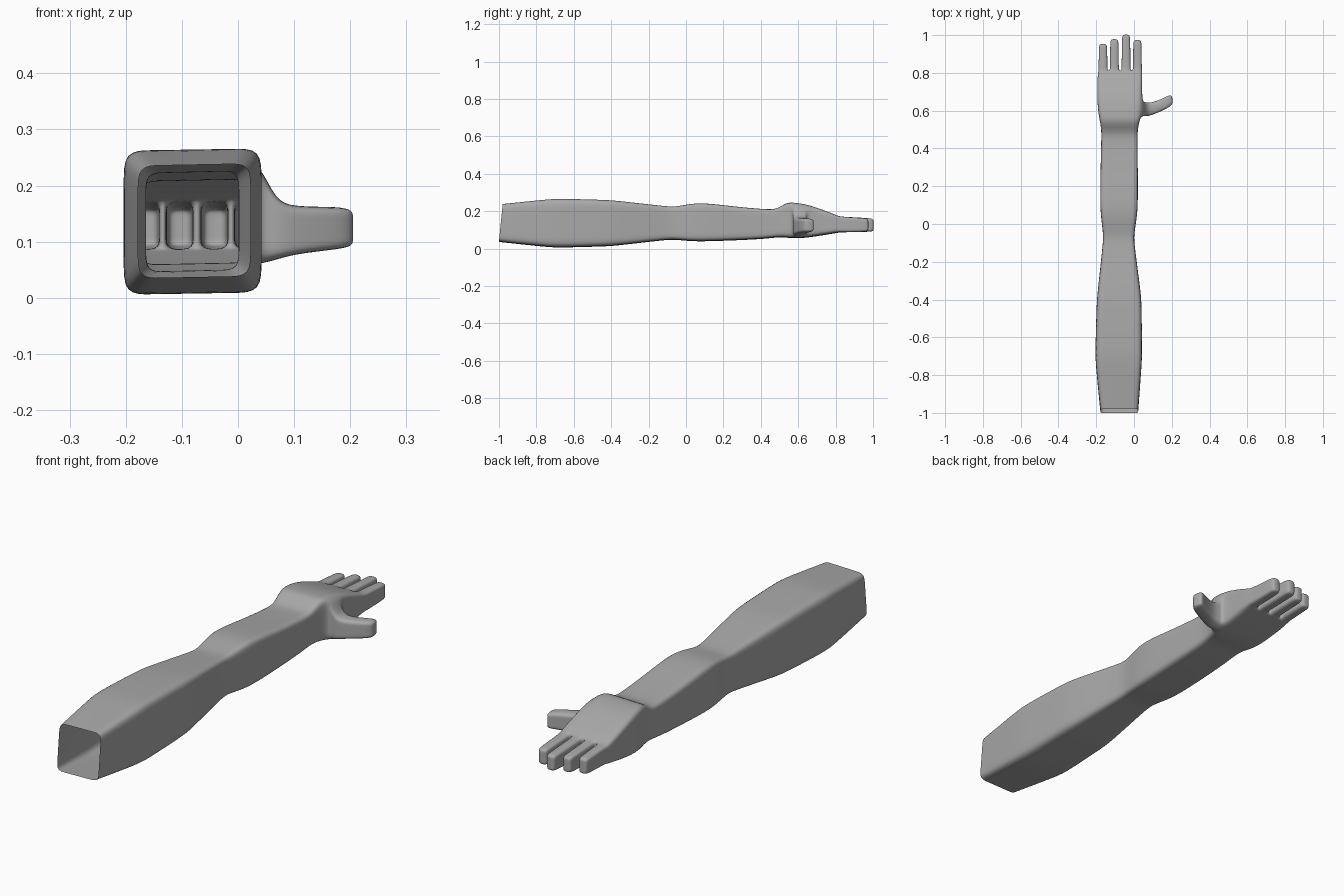
import bpy, bmesh

if "Cube" in bpy.data.objects:
    bpy.data.objects.remove(bpy.data.objects["Cube"])

bm = bmesh.new()
COLS = (0, .209, .261, .47, .53, .739, .791, 1)   # finger edges across the width
ROWS = (0, .22, .78, 1)                           # heights on the sides


def lerp(a, b, t):
    return a + (b - a) * t


def section(y, x0, x1, z0, z1, slant=0):
    """Rounded-box cross-section of 20 points, counter-clockwise from lower left."""
    pts = [(c, 0) for c in COLS] + [(1, ROWS[1]), (1, ROWS[2])]
    pts += [(c, 1) for c in reversed(COLS)] + [(0, ROWS[2]), (0, ROWS[1])]
    return [bm.verts.new((lerp(x0, x1, u), y + slant * v,
                          lerp(z0, z1, v) + .004 * (u - .5))) for u, v in pts]


def bridge(a, b, skip=()):
    n = len(a)
    for i in range(n):
        if i not in skip:
            bm.faces.new((a[i], a[(i + 1) % n], b[(i + 1) % n], b[i]))


def digit(base, rings):
    """Closed tube from an 8-point base; each ring is (left xy, right xy, z0, z1)."""
    last = base
    for l, r, z0, z1 in rings:
        ring = [bm.verts.new((*l, lerp(z0, z1, t))) for t in ROWS]
        ring += [bm.verts.new((*r, lerp(z0, z1, t))) for t in reversed(ROWS)]
        bridge(last, ring)
        last = ring
    for i in range(3):
        bm.faces.new((last[i], last[i + 1], last[6 - i], last[7 - i]))


# upper arm, elbow, forearm, wrist and palm: y, x0, x1, z0, z1
profile = [
    (-.74, -.203, .041, .009, .262), (-.68, -.205, .043, .006, .266),
    (-.43, -.198, .040, .013, .259), (-.37, -.194, .037, .017, .255),
    (-.11, -.165, .002, .048, .225), (-.06, -.162, -.001, .050, .221),
    (.03, -.174, .015, .040, .240), (.11, -.180, .021, .040, .242),
    (.28, -.177, .020, .046, .221), (.42, -.174, .019, .053, .209),
    (.485, -.172, .018, .062, .207), (.535, -.178, .026, .061, .245),
    (.575, -.187, .038, .055, .245), (.645, -.194, .043, .059, .236),
    (.74, -.195, .043, .074, .203), (.795, -.191, .043, .083, .181),
    (.812, -.188, .042, .086, .174),
]
rings = [section(-1, -.178, .022, .037, .237, .02)]
rings += [section(*p) for p in profile]
THUMB = 13                                        # span the thumb grows from
for k in range(len(rings) - 1):
    bridge(rings[k], rings[k + 1], (7, 8, 9) if k == THUMB else ())

# knuckle wall between the fingers
end = rings[-1]
grid = [[end[0], end[19], end[18], end[17]]]
for c in range(1, 7):
    lo, hi = end[c], end[17 - c]
    mid = [bm.verts.new(lo.co.lerp(hi.co, t)) for t in ROWS[1:3]]
    grid.append([lo, *mid, hi])
grid.append(end[7:11])
for c in (1, 3, 5):
    for r in range(3):
        bm.faces.new((grid[c][r], grid[c + 1][r], grid[c + 1][r + 1], grid[c][r + 1]))

# four fingers
for i, tip in enumerate((.954, .979, 1.003, .975)):
    left, right = grid[2 * i], grid[2 * i + 1]
    x0, x1 = left[0].co.x, right[0].co.x
    digit(left + right[::-1],
          [((x0 + s, y), (x1 - s, y), z0, z1) for y, s, z0, z1 in (
              (.835, .001, .086, .171), (tip - .03, .002, .089, .164),
              (tip - .008, .004, .091, .161), (tip, .011, .097, .154))])

# thumb
a, b = rings[THUMB], rings[THUMB + 1]
digit(a[7:11] + b[7:11][::-1], [
    ((.068, .569), (.062, .645), .066, .174),
    ((.105, .580), (.095, .640), .077, .163),
    ((.180, .614), (.160, .668), .085, .163),
    ((.202, .632), (.188, .683), .089, .160),
    ((.207, .647), (.200, .681), .096, .152)])

bmesh.ops.recalc_face_normals(bm, faces=bm.faces)
for f in bm.faces:
    f.smooth = True
mesh = bpy.data.meshes.new("arm")
bm.to_mesh(mesh)
bm.free()
arm = bpy.data.objects.new("arm", mesh)
bpy.context.collection.objects.link(arm)
arm.modifiers.new("smooth", 'SUBSURF').levels = 2
arm.modifiers["smooth"].render_levels = 2

grey = bpy.data.materials.new("grey")
grey.diffuse_color = (.4, .4, .4, 1)
grey.use_nodes = True
grey.node_tree.nodes["Principled BSDF"].inputs["Base Color"].default_value = grey.diffuse_color
mesh.materials.append(grey)
